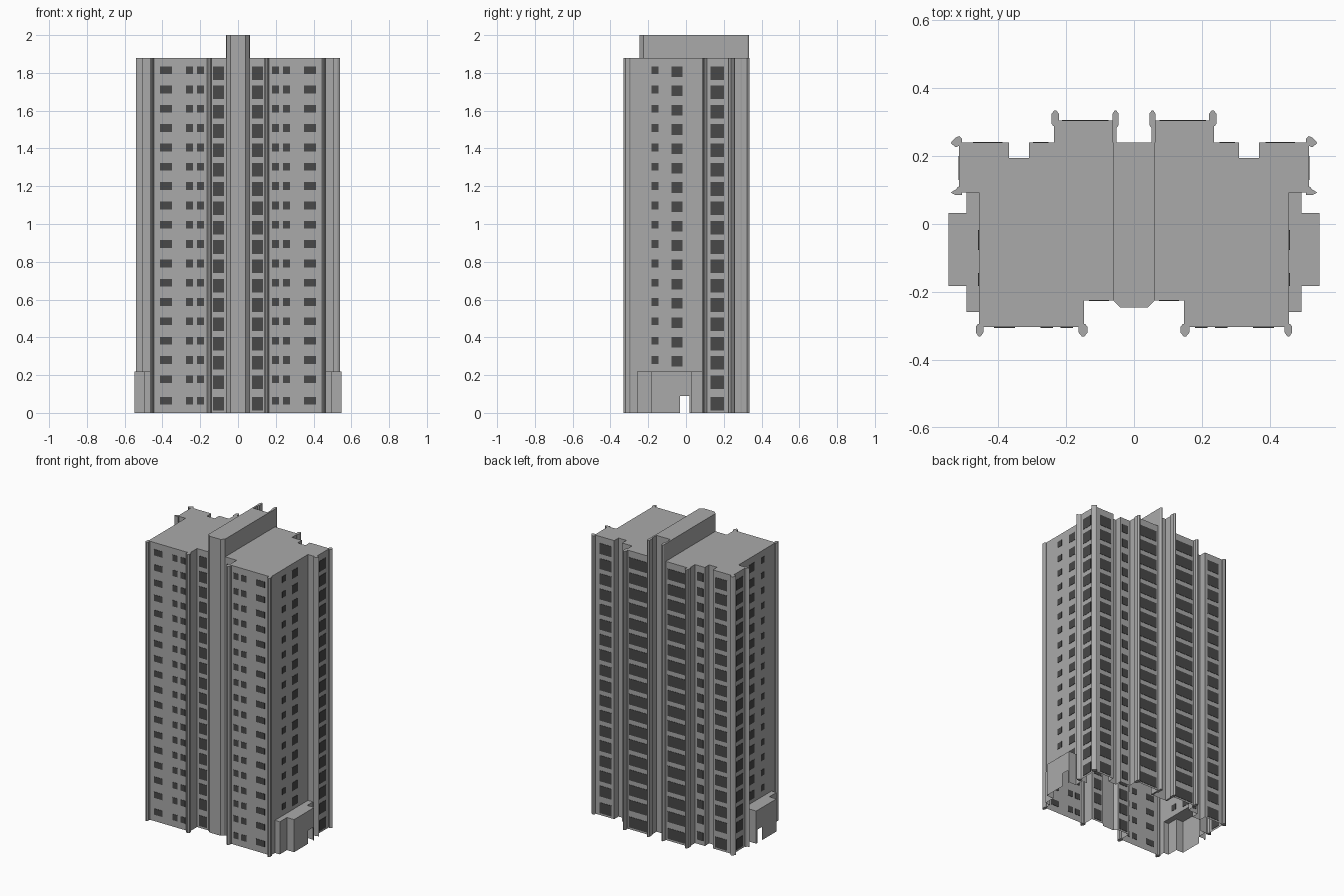
import bpy, bmesh

if "Cube" in bpy.data.objects:
    bpy.data.objects.remove(bpy.data.objects["Cube"])


def material(name, v):
    m = bpy.data.materials.new(name)
    m.diffuse_color = (v, v, v, 1)
    m.use_nodes = True
    m.node_tree.nodes["Principled BSDF"].inputs["Base Color"].default_value = m.diffuse_color
    return m


WALL = material("grey_concrete", 0.4)
GLASS = material("dark_window", 0.065)
ROOF, CORE_TOP, PODIUM_TOP = 1.88, 2.0, 0.22


def finish(name, bm, mat, mirror):
    me = bpy.data.meshes.new(name)
    bm.to_mesh(me)
    bm.free()
    me.materials.append(mat)
    ob = bpy.data.objects.new(name, me)
    bpy.context.collection.objects.link(ob)
    if mirror:
        mod = ob.modifiers.new("mirror", 'MIRROR')
        mod.use_axis[0] = True
        mod.use_mirror_merge = False
    return ob


def shell(name, pts, top, starts=None, mirror=True, bottom=False):
    """Roofed walls on a counter-clockwise outline.
    starts: {edge index: wall start height}; None leaves that edge open."""
    starts = starts or {}
    bm = bmesh.new()
    roof = [bm.verts.new((x, y, top)) for x, y in pts]
    bm.faces.new(roof)
    n = len(pts)
    for i in range(n):
        z0 = starts.get(i, 0)
        if z0 is None:
            continue
        j = (i + 1) % n
        a = bm.verts.new((*pts[i], z0))
        b = bm.verts.new((*pts[j], z0))
        bm.faces.new((a, b, roof[j], roof[i]))
    if bottom:
        bm.faces.new([bm.verts.new((x, y, 0)) for x, y in reversed(pts)])
    return finish(name, bm, WALL, mirror)


# Apartment wings: open underneath and open into the side annexes
wing = [(0.062, -0.225), (0.148, -0.225), (0.148, -0.304), (0.457, -0.304),
        (0.457, -0.259), (0.457, 0.093), (0.515, 0.093), (0.515, 0.24),
        (0.368, 0.24), (0.368, 0.194), (0.309, 0.194), (0.309, 0.24),
        (0.235, 0.24), (0.235, 0.305), (0.062, 0.305), (0.062, 0.24)]
shell("apartment_wing", wing, ROOF, {4: PODIUM_TOP, 15: None})

# Central stair core, rising above the roof
core = [(-0.062, -0.225), (-0.041, -0.246), (0.041, -0.246),
        (0.062, -0.225), (0.062, 0.24), (-0.062, 0.24)]
shell("stair_core", core, CORE_TOP, {3: ROOF, 5: ROOF}, mirror=False)

# Low side annexes with a door opening
annex = [(0.457, -0.259), (0.494, -0.259), (0.494, -0.183), (0.547, -0.183),
         (0.547, -0.032), (0.547, 0.018), (0.547, 0.032), (0.494, 0.032),
         (0.494, 0.093), (0.457, 0.093)]
shell("entrance_annex", annex, PODIUM_TOP, {4: 0.09, 8: None, 9: None})

# Vertical fins on the front and back corners
for name, x, y, d, w in (("front_inner_fin", 0.150, -0.295, -1, 0.013),
                         ("front_outer_fin", 0.455, -0.295, -1, 0.011),
                         ("back_outer_fin", 0.232, 0.288, 1, 0.011)):
    length = 0.047 if d > 0 else 0.036
    prof = [(-w * 0.5, 0), (-w, 0.008), (-w, length - 0.011),
            (-w * 0.3, length), (w * 0.3, length), (w, length - 0.011),
            (w, 0.008), (w * 0.5, 0)]
    pts = [(x + a, y + d * b) for a, b in prof]
    shell(name, pts[::-1] if d > 0 else pts, ROOF, bottom=True)

# Tall fins beside the rear recess
shell("core_fin", [(0.052, 0.24), (0.063, 0.24), (0.063, 0.325),
                   (0.057, 0.334), (0.052, 0.334), (0.045, 0.325),
                   (0.045, 0.292), (0.052, 0.282)], CORE_TOP, bottom=True)

# Pointed fins on the sides of the rear bays
shell("side_rear_fin", [(0.506, 0.234), (0.526, 0.226), (0.540, 0.239),
                        (0.525, 0.255), (0.515, 0.259), (0.506, 0.250)],
      ROOF, bottom=True)
shell("side_front_fin", [(0.506, 0.085), (0.526, 0.085), (0.540, 0.093),
                         (0.526, 0.101), (0.518, 0.110), (0.506, 0.101)],
      ROOF, bottom=True)

# Windows: thin plates set through the walls, one per floor
FLOOR = 0.1023
TOPS = [1.835 - i * FLOOR for i in range(17)] + [0.085]
columns = [  # wall axis, wall position, from, to, height, number of floors
    ('y', -0.225, 0.074, 0.133, 0.072, 18),
    ('y', -0.304, 0.180, 0.217, 0.041, 18),
    ('y', -0.304, 0.238, 0.276, 0.041, 18),
    ('y', -0.304, 0.350, 0.413, 0.041, 18),
    ('x', 0.457, -0.183, -0.145, 0.041, 16),
    ('x', 0.457, -0.077, -0.018, 0.056, 16),
    ('x', 0.515, 0.130, 0.200, 0.072, 18),
    ('y', 0.305, 0.075, 0.212, 0.072, 18),
    ('y', 0.240, 0.252, 0.297, 0.056, 18),
    ('y', 0.240, 0.387, 0.475, 0.072, 18),
]
bm = bmesh.new()
for axis, pos, lo, hi, height, floors in columns:
    for top in TOPS[:floors]:
        mid = (lo + hi) / 2
        centre = (mid, pos) if axis == 'y' else (pos, mid)
        size = (hi - lo, 0.004) if axis == 'y' else (0.004, hi - lo)
        cube = bmesh.ops.create_cube(bm, size=1)["verts"]
        bmesh.ops.scale(bm, vec=(*size, height), verts=cube)
        bmesh.ops.translate(bm, vec=(*centre, top - height / 2), verts=cube)
finish("windows", bm, GLASS, True)
